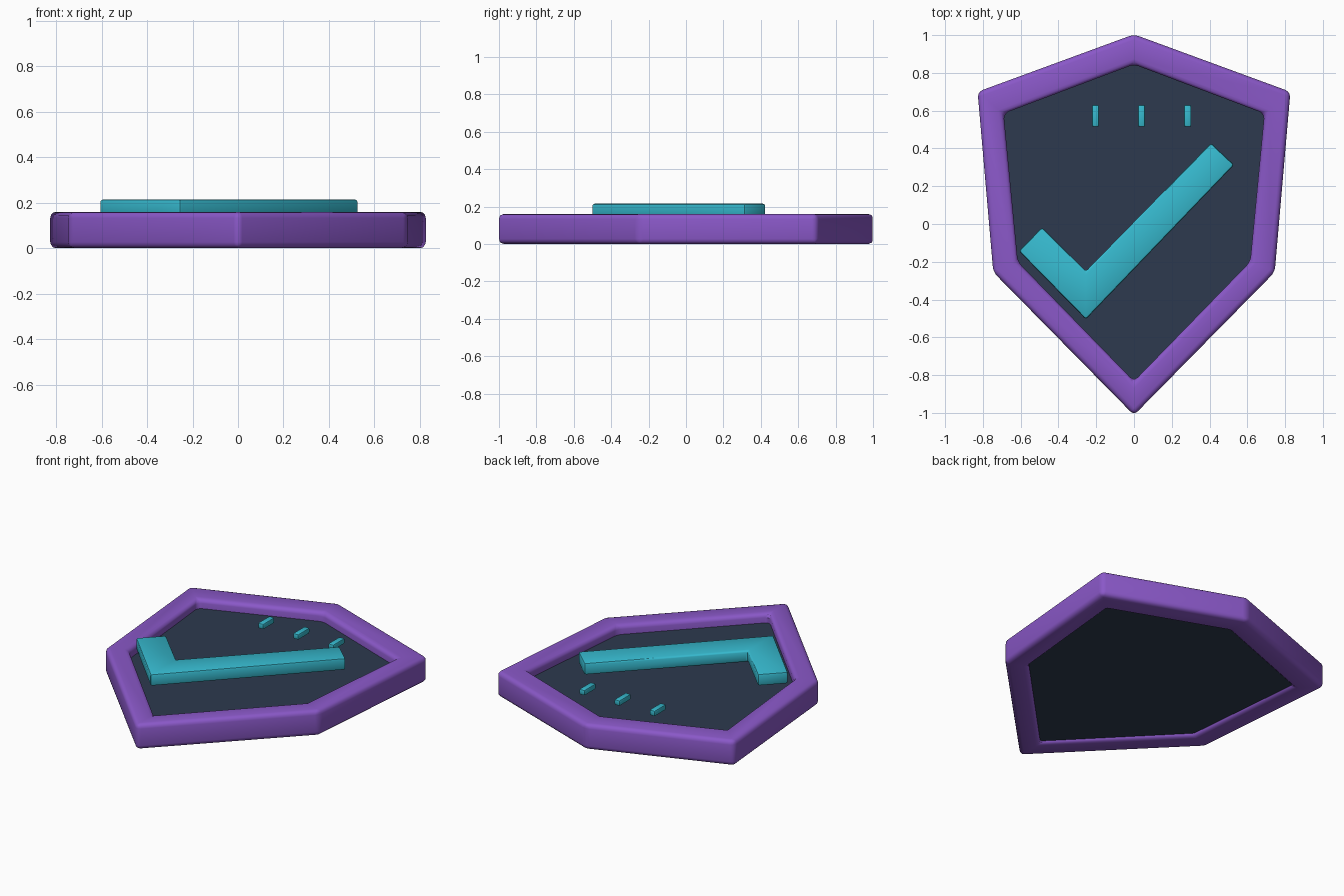
import bpy, bmesh

if "Cube" in bpy.data.objects:
    bpy.data.objects.remove(bpy.data.objects["Cube"])


def material(name, rgb):
    m = bpy.data.materials.new(name)
    lin = [(c / 255 / 12.92) if c < 10 else ((c / 255 + 0.055) / 1.055) ** 2.4 for c in rgb]
    m.diffuse_color = (*lin, 1)
    m.use_nodes = True
    m.node_tree.nodes["Principled BSDF"].inputs["Base Color"].default_value = m.diffuse_color
    return m


PURPLE = material("purple", (138, 88, 200))
NAVY = material("dark_slate", (45, 58, 78))
TEAL = material("teal", (54, 185, 206))


def prism(name, outline, z0, z1, mat, bevel=0.0, segments=3, hole=None):
    """Extruded outline, optionally with a matching hole, and rounded edges."""
    bm = bmesh.new()
    n = len(outline)

    def loop(pts, z):
        return [bm.verts.new((x, y, z)) for x, y in pts]

    low, high = loop(outline, z0), loop(outline, z1)
    if hole:
        hole_low, hole_high = loop(hole, z0), loop(hole, z1)
    else:
        bm.faces.new(high)
        bm.faces.new(low[::-1])
    for i in range(n):
        j = (i + 1) % n
        bm.faces.new((low[i], low[j], high[j], high[i]))
        if hole:
            bm.faces.new((hole_low[j], hole_low[i], hole_high[i], hole_high[j]))
            bm.faces.new((high[i], high[j], hole_high[j], hole_high[i]))
            bm.faces.new((low[j], low[i], hole_low[i], hole_low[j]))
    bmesh.ops.recalc_face_normals(bm, faces=bm.faces)
    if bevel:
        # leave flat seams alone, round only real corners
        edges = [e for e in bm.edges if e.calc_face_angle(0) > 0.2]
        bmesh.ops.bevel(bm, geom=edges, offset=bevel, segments=segments,
                        profile=0.5, affect='EDGES', clamp_overlap=True)
    me = bpy.data.meshes.new(name)
    bm.to_mesh(me)
    bm.free()
    me.materials.append(mat)
    ob = bpy.data.objects.new(name, me)
    bpy.context.collection.objects.link(ob)
    bpy.ops.object.select_all(action='DESELECT')
    bpy.context.view_layer.objects.active = ob
    ob.select_set(True)
    bpy.ops.object.shade_smooth_by_angle(angle=0.6)
    return ob


def shield(top, shoulder, hip, tip):
    """Symmetric six-sided shield outline, counter-clockwise."""
    return [(0, top), (-shoulder[0], shoulder[1]), (-hip[0], hip[1]),
            (0, tip), hip, shoulder]


# raised rim and recessed backing panel
outer = shield(1.004, (0.828, 0.70), (0.745, -0.255), -1.012)
inner = shield(0.845, (0.69, 0.585), (0.615, -0.2), -0.832)
prism("shield_rim", outer, 0.0, 0.16, PURPLE, 0.027, hole=inner)
prism("shield_panel", inner, 0.02, 0.10, NAVY)

# check mark in front of the panel
check = [(-0.255, -0.505), (0.53, 0.313), (0.408, 0.428),
         (-0.255, -0.25), (-0.487, -0.018), (-0.61, -0.143)]
prism("check_mark", check, 0.14, 0.215, TEAL, 0.012, 2)

# three small tick bars near the top
for k, x in enumerate((-0.204, 0.04, 0.284)):
    bar = [(x - 0.019, 0.515), (x + 0.019, 0.515), (x + 0.019, 0.63), (x - 0.019, 0.63)]
    prism(f"tick_bar_{k + 1}", bar, 0.125, 0.16, TEAL, 0.008, 2)
